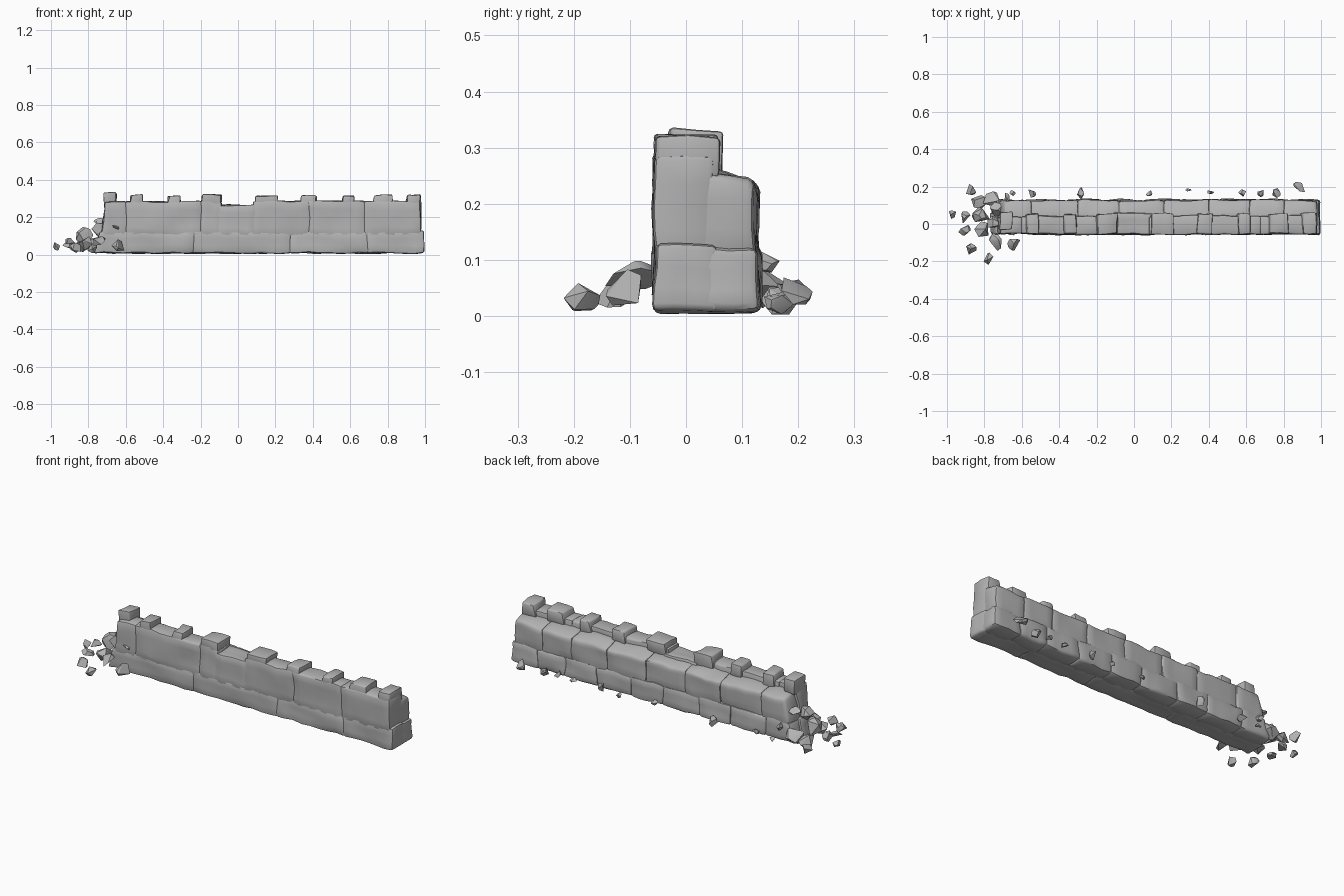
import bpy
import bmesh
import random
from mathutils import Vector, noise

random.seed(7)
cube = bpy.data.objects.get("Cube")
if cube:
    bpy.data.objects.remove(cube, do_unlink=True)

STONE = (0.45, 0.45, 0.45, 1)
stone = bpy.data.materials.new("grey stone")
stone.use_nodes = True
stone.diffuse_color = STONE
stone.node_tree.nodes["Principled BSDF"].inputs["Base Color"].default_value = STONE


def finish(bm, name, angle):
    bmesh.ops.recalc_face_normals(bm, faces=bm.faces)
    mesh = bpy.data.meshes.new(name)
    bm.to_mesh(mesh)
    bm.free()
    mesh.materials.append(stone)
    mesh.shade_smooth()
    mesh.set_sharp_from_angle(angle=angle)
    obj = bpy.data.objects.new(name, mesh)
    bpy.context.collection.objects.link(obj)
    return obj


def block(name, xs, ys, zs, rough=0.010, round_off=0.010, lean=0.0, back_drop=0.0):
    """Worn stone block; lean shifts the top of its left end, back_drop lowers its rear top."""
    lo, hi = Vector((xs[0], ys[0], zs[0])), Vector((xs[1], ys[1], zs[1]))
    size = hi - lo
    bm = bmesh.new()
    bmesh.ops.create_cube(bm, size=1)
    for v in bm.verts:
        left, back, top = v.co.x < 0, v.co.y > 0, v.co.z > 0
        v.co = Vector(lo[i] + (v.co[i] + 0.5) * size[i] for i in range(3))
        v.co.x += lean if left and top else 0
        v.co.z -= back_drop if back and top else 0
    bmesh.ops.bevel(bm, geom=bm.edges[:], offset=round_off, segments=2,
                    profile=0.5, affect='EDGES')
    # cut into patches so the faces can undulate
    for axis in range(3):
        cuts = int(size[axis] / 0.055)
        normal = Vector(1 if i == axis else 0 for i in range(3))
        for k in range(1, cuts + 1):
            bmesh.ops.bisect_plane(bm, geom=bm.verts[:] + bm.edges[:] + bm.faces[:],
                                   plane_co=lo + size * (k / (cuts + 1)), plane_no=normal)
    for v in bm.verts:
        v.co += noise.noise_vector(v.co * 11) * rough
        v.co.z = max(v.co.z, 0.004)
    return finish(bm, name, 0.7)


def rock(name, pos, radius):
    """Angular broken stone made from the hull of a few scattered points."""
    bm = bmesh.new()
    stretch = Vector((random.uniform(.8, 1.1), random.uniform(.8, 1.1), random.uniform(.7, 1)))
    for _ in range(11):
        bm.verts.new(Vector(random.gauss(0, 1) for _ in range(3)).normalized() * stretch * radius)
    hull = bmesh.ops.convex_hull(bm, input=bm.verts[:])
    loose = [g for g in hull["geom_interior"] if isinstance(g, bmesh.types.BMVert)]
    bmesh.ops.delete(bm, geom=loose, context='VERTS')
    turn = Vector(pos)
    for v in bm.verts:
        v.co += turn
        v.co.z = max(v.co.z, 0.003)
    return finish(bm, name, 0.5)


def course(name, splits, ys, zs, **kw):
    for i, (a, b) in enumerate(zip(splits, splits[1:])):
        inset = random.uniform(0, 0.005)
        first = dict(kw)
        if i:
            first.pop("lean", None)
        block(f"{name}_{i + 1}", (a - 0.003, b + 0.003), (ys[0], ys[1] - inset), zs, **first)


# lower course: long front slabs and shorter blocks behind
course("front_base", [-0.77, -0.24, 0.28, 0.69, 0.99], (-0.055, 0.06), (0.008, 0.125), lean=0.03)
course("rear_base", [-0.76, -0.58, -0.36, -0.17, 0.06, 0.25, 0.46, 0.66, 0.83, 0.99],
       (0.03, 0.132), (0.008, 0.122), lean=0.03, round_off=0.014)

# upper front wall with a broken gap
course("front_wall", [-0.735, -0.6, -0.2, -0.09], (-0.055, 0.045), (0.10, 0.285), lean=0.03)
block("gap_wall", (-0.11, 0.10), (-0.055, 0.06), (0.10, 0.268))
course("front_wall_right", [0.08, 0.38, 0.68, 0.975], (-0.055, 0.047), (0.10, 0.287))

# rear walkway
course("walkway", [-0.73, -0.55, -0.3, -0.08, 0.16, 0.4, 0.62, 0.8, 0.975],
       (0.025, 0.128), (0.10, 0.262), lean=0.04, back_drop=0.025, round_off=0.014)

# merlons: start, end, top
MERLONS = [(-0.58, -0.51, .32), (-0.38, -0.31, .315), (-0.20, -0.09, .32), (0.085, 0.21, .315),
           (0.335, 0.42, .317), (0.55, 0.62, .312), (0.72, 0.825, .317), (0.895, 0.975, .32)]
for i, (a, b, top) in enumerate(MERLONS):
    block(f"merlon_{i + 1}", (a, b), (-0.053, 0.055), (0.25, top), round_off=0.007, lean=0.01)
block("corner_merlon", (-0.715, -0.65), (-0.03, 0.065), (0.25, 0.33), round_off=0.007)

# collapsed end: x, y, z, radius
RUBBLE = [(-0.875, .185, .04, .037), (-0.97, .05, .045, .026), (-0.905, .035, .06, .04),
          (-0.91, -.03, .035, .038), (-0.835, .12, .05, .042), (-0.82, .05, .095, .055),
          (-0.76, .125, .06, .055), (-0.81, -.03, .06, .048), (-0.74, 0, .13, .055),
          (-0.74, -.095, .065, .05), (-0.87, -.135, .035, .036), (-0.78, -.185, .033, .035),
          (-0.635, -.105, .045, .04), (-0.73, .08, .16, .05), (-0.66, -.04, .14, .03)]
for i, (x, y, z, r) in enumerate(RUBBLE):
    rock(f"rubble_{i + 1}", (x, y, z), r)

# fallen stones along the rear foot
for i, x in enumerate([-0.65, -0.55, -0.28, 0.08, 0.29, 0.40, 0.58, 0.68, 0.76]):
    rock(f"fallen_stone_{i + 1}", (x, 0.165, 0.025 + 0.01 * (i % 2)), 0.02 + 0.006 * (i % 3))
rock("large_fallen_stone", (0.88, 0.188, 0.042), 0.04)
rock("leaning_stone", (-0.69, 0.135, 0.095), 0.03)
